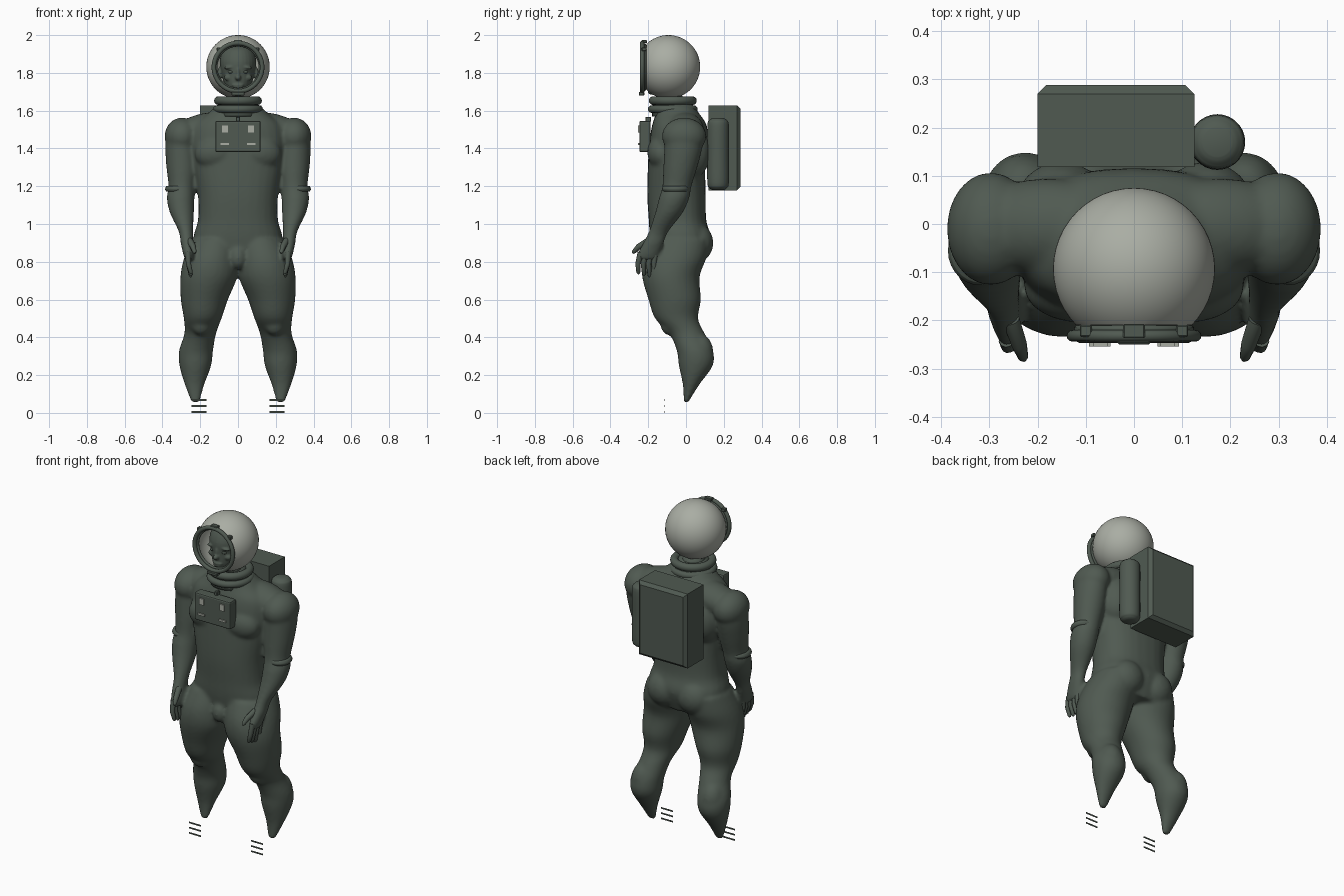
import bpy, bmesh
from math import sin, cos, pi, radians
from mathutils import Matrix, Vector

cube = bpy.data.objects.get("Cube")
if cube:
    bpy.data.objects.remove(cube, do_unlink=True)


def material(name, rgb):
    mat = bpy.data.materials.new(name)
    mat.use_nodes = True
    color = (*rgb, 1)
    mat.diffuse_color = color
    mat.node_tree.nodes["Principled BSDF"].inputs["Base Color"].default_value = color
    return mat


SUIT = material("dark green grey", (.08, .102, .083))
PALE = material("pale grey", (.4, .42, .37))


def finish(name, bm, mat, smooth=True):
    bmesh.ops.recalc_face_normals(bm, faces=bm.faces)
    mesh = bpy.data.meshes.new(name)
    bm.to_mesh(mesh)
    bm.free()
    mesh.materials.append(mat)
    for poly in mesh.polygons:
        poly.use_smooth = smooth
    obj = bpy.data.objects.new(name, mesh)
    bpy.context.collection.objects.link(obj)
    return obj


def spline(a, b, c, d, t):
    # Catmull-Rom blend between b and c
    return tuple(.5 * (2 * q + (r - p) * t + (2 * p - 5 * q + 4 * r - s) * t * t
                       + (3 * q - p - 3 * r + s) * t ** 3)
                 for p, q, r, s in zip(a, b, c, d))


def loft(bm, sections, side=1, steps=4, n=28, power=1.0):
    # Closed tube through elliptical sections: z, centre x, centre y, radius x, radius y
    pts = [sections[0]] + list(sections) + [sections[-1]]
    rows = [spline(*pts[i:i + 4], k / steps)
            for i in range(len(sections) - 1) for k in range(steps)] + [sections[-1]]
    rings = []
    for z, cx, cy, rx, ry in rows:
        ring = []
        for k in range(n):
            c, s = cos(2 * pi * k / n), sin(2 * pi * k / n)
            dx = abs(c) ** power * (1 if c > 0 else -1)
            dy = abs(s) ** power * (1 if s > 0 else -1)
            ring.append(bm.verts.new((side * (cx + rx * dx), cy + ry * dy, z)))
        rings.append(ring)
    for low, high in zip(rings, rings[1:]):
        for k in range(n):
            j = (k + 1) % n
            bm.faces.new((low[k], low[j], high[j], high[k]))
    bm.faces.new(rings[0])
    bm.faces.new(rings[-1])


def blob(bm, centre, radii, tilt=0):
    m = Matrix.Translation(centre) @ Matrix.Rotation(radians(tilt), 4, 'Y') @ Matrix.Diagonal((*radii, 1))
    bmesh.ops.create_uvsphere(bm, u_segments=24, v_segments=16, radius=1, matrix=m)


def pair(bm, centre, radii, tilt=0):
    x, y, z = centre
    blob(bm, (x, y, z), radii, tilt)
    blob(bm, (-x, y, z), radii, -tilt)


def sculpt(obj, voxel, rounds):
    # Fuse overlapping volumes into one soft skin
    remesh = obj.modifiers.new("fuse", 'REMESH')
    remesh.mode = 'VOXEL'
    remesh.voxel_size = voxel
    remesh.use_smooth_shade = True
    soft = obj.modifiers.new("soften", 'SMOOTH')
    soft.factor = .5
    soft.iterations = rounds


def box(name, centre, size, mat, bevel=0, segments=1):
    bm = bmesh.new()
    bmesh.ops.create_cube(bm, size=1, matrix=Matrix.Translation(centre) @ Matrix.Diagonal((*size, 1)))
    obj = finish(name, bm, mat, False)
    if bevel:
        mod = obj.modifiers.new("bevel", 'BEVEL')
        mod.width, mod.segments = bevel, segments
    return obj


def ring(name, centre, major, minor, upright=False):
    bpy.ops.mesh.primitive_torus_add(location=centre, major_radius=major, minor_radius=minor,
                                     major_segments=48, minor_segments=12,
                                     rotation=(pi / 2 if upright else 0, 0, 0))
    obj = bpy.context.object
    obj.name = name
    obj.data.materials.append(SUIT)
    bpy.ops.object.shade_smooth()
    return obj


def tube(name, points, radii):
    curve = bpy.data.curves.new(name, 'CURVE')
    curve.dimensions = '3D'
    curve.bevel_depth, curve.bevel_resolution = 1, 3
    curve.use_fill_caps = True
    line = curve.splines.new('POLY')
    line.points.add(len(points) - 1)
    for p, co, r in zip(line.points, points, radii):
        p.co, p.radius = (*co, 1), r
    line.use_smooth = True
    curve.materials.append(SUIT)
    bpy.context.collection.objects.link(bpy.data.objects.new(name, curve))


# Suited body: torso, legs and arms fused together
TORSO = [(.8, 0, -.04, .19, .13), (.92, 0, -.03, .235, .16), (1.02, 0, -.045, .212, .152),
         (1.15, 0, -.05, .212, .155), (1.3, 0, -.05, .235, .152), (1.42, 0, -.04, .25, .155),
         (1.52, 0, -.035, .235, .145), (1.585, 0, -.045, .16, .115), (1.64, 0, -.06, .1, .09)]
LEG = [(.055, .225, 0, .022, .012), (.15, .23, .027, .052, .044), (.25, .226, .052, .084, .09),
       (.33, .222, .047, .09, .096), (.42, .2, .005, .084, .094), (.5, .187, -.05, .1, .114),
       (.6, .178, -.06, .125, .139), (.72, .154, -.08, .151, .152), (.82, .14, -.06, .146, .168),
       (.92, .12, -.03, .125, .155)]
ARM = [(.81, .26, -.205, .02, .045), (.84, .262, -.2, .028, .058), (.9, .27, -.172, .034, .055),
       (.96, .276, -.145, .038, .052), (1.06, .297, -.09, .064, .073), (1.14, .304, -.062, .073, .08),
       (1.2, .298, -.048, .07, .077), (1.3, .297, -.03, .082, .09), (1.4, .3, -.015, .085, .1),
       (1.5, .3, -.01, .08, .1)]
bm = bmesh.new()
loft(bm, TORSO, power=.85)
for side in (1, -1):
    loft(bm, LEG, side)
    loft(bm, ARM, side)
pair(bm, (.297, -.01, 1.465), (.092, .118, .098))           # shoulders
pair(bm, (.18, -.005, 1.5), (.17, .1, .085), 12)            # upper chest and trapezius
pair(bm, (.11, -.13, 1.38), (.12, .075, .09), 10)           # pectorals
pair(bm, (.1, .06, .9), (.1, .085, .1))                     # buttocks
pair(bm, (.195, -.085, .47), (.055, .05, .06))              # knees
pair(bm, (.23, .07, .32), (.07, .075, .1))                  # calves
pair(bm, (.15, .03, 1.38), (.1, .1, .14))                   # shoulder blades
blob(bm, (0, -.165, .82), (.045, .045, .06))
sculpt(finish("suited_body", bm, SUIT), .01, 8)

# Fingers and thumbs
for side, label in ((1, "left"), (-1, "right")):
    for k in range(4):
        y, tip = -.24 + .026 * k, -.252 + .03 * k
        drop = .735 - .008 * k
        path = [(side * x, yy, z) for x, yy, z in
                ((.265, y, .85), (.262, (y + tip) / 2 - .008, .79), (.25, tip, drop + .01), (.247, tip, drop))]
        tube(f"{label}_finger_{k + 1}", path, (.016, .014, .011, .005))
    thumb = [(side * .255, -.2, .91), (side * .238, -.25, .88), (side * .23, -.276, .853), (side * .228, -.282, .845)]
    tube(f"{label}_thumb", thumb, (.018, .016, .011, .005))

    # Elbow bands
    bm = bmesh.new()
    loft(bm, [(1.172, .318, -.055, .062, .066), (1.185, .32, -.055, .066, .072),
              (1.2, .318, -.055, .062, .066)], side)
    finish(f"{label}_elbow_band", bm, SUIT)

    # Thin sole strips below each shin
    for k in range(3):
        box(f"{label}_sole_strip_{k + 1}", (side * .207, -.115, .005 + .0315 * k), (.08, .002, .009), SUIT)

# Head and face
bm = bmesh.new()
loft(bm, [(1.6, 0, -.07, .07, .07), (1.66, 0, -.075, .06, .065), (1.695, 0, -.11, .045, .08),
          (1.73, 0, -.11, .068, .092), (1.79, 0, -.1, .086, .104), (1.86, 0, -.095, .097, .11),
          (1.92, 0, -.09, .077, .088), (1.948, 0, -.09, .03, .035)])
blob(bm, (0, -.205, 1.775), (.016, .024, .016))             # nose tip
blob(bm, (0, -.2, 1.8), (.01, .014, .035))                  # nose bridge
blob(bm, (0, -.196, 1.735), (.032, .014, .008))             # upper lip
blob(bm, (0, -.194, 1.72), (.028, .014, .008))              # lower lip
blob(bm, (0, -.18, 1.7), (.024, .022, .016))                # chin
pair(bm, (.04, -.185, 1.83), (.034, .018, .01), 8)          # brows
pair(bm, (.05, -.172, 1.775), (.024, .018, .018))           # cheeks
pair(bm, (.097, -.1, 1.795), (.012, .022, .035))            # ears
sculpt(finish("head", bm, SUIT), .005, 3)
for side, label in ((1, "left"), (-1, "right")):
    bm = bmesh.new()
    blob(bm, (side * .038, -.187, 1.805), (.015, .013, .009))
    finish(f"{label}_eye", bm, SUIT)

# Open globe helmet with its front rim
bm = bmesh.new()
bmesh.ops.create_uvsphere(bm, u_segments=48, v_segments=32, radius=.168,
                          matrix=Matrix.Translation((0, -.093, 1.832)))
bmesh.ops.bisect_plane(bm, geom=bm.verts[:] + bm.edges[:] + bm.faces[:], plane_co=(0, -.21, 0),
                       plane_no=(0, -1, 0), clear_outer=True)
finish("helmet_globe", bm, PALE)
ring("visor_rim", (0, -.232, 1.83), .128, .012, True)
ring("visor_inner_rim", (0, -.218, 1.83), .117, .008, True)
box("rim_top_latch", (0, -.222, 1.965), (.045, .03, .016), SUIT, .003)
box("rim_bottom_latch", (0, -.235, 1.69), (.07, .03, .02), SUIT, .004)
for side, label in ((1, "left"), (-1, "right")):
    box(f"{label}_rim_latch", (side * .1, -.222, 1.925), (.025, .025, .02), SUIT, .003)

# Neck collar
ring("collar_upper_ring", (0, -.07, 1.653), .104, .023)
ring("collar_lower_ring", (0, -.07, 1.608), .112, .02)
bm = bmesh.new()
loft(bm, [(1.57, 0, -.07, .115, .11), (1.66, 0, -.07, .105, .105)])
finish("collar_core", bm, SUIT)

# Chest control panel with pale indicator plates
box("chest_panel", (0, -.217, 1.463), (.24, .06, .165), SUIT, .008, 2)
box("chest_panel_tab", (0, -.2, 1.555), (.02, .03, .025), SUIT, .003)
for side, label in ((1, "left"), (-1, "right")):
    box(f"{label}_panel_light", (side * .069, -.25, 1.503), (.03, .008, .038), PALE)
    box(f"{label}_panel_slot", (side * .071, -.25, 1.424), (.045, .008, .011), PALE)

# Backpack with chamfered rear edges
bm = bmesh.new()
size = Matrix.Diagonal((.325, .17, .45, 1))
bmesh.ops.create_cube(bm, size=1, matrix=Matrix.Translation((-.0375, .203, 1.403)) @ size)
rear = [e for e in bm.edges if all(v.co.y > .2 for v in e.verts)]
bmesh.ops.bevel(bm, geom=rear, offset=.018, segments=1, affect='EDGES')
finish("backpack", bm, SUIT, False)

# Side tank
bm = bmesh.new()
loft(bm, [(1.18, .173, .17, .03, .03), (1.19, .173, .17, .046, .046), (1.22, .173, .17, .057, .057),
          (1.37, .173, .17, .057, .057), (1.52, .173, .17, .057, .057), (1.55, .173, .17, .046, .046),
          (1.56, .173, .17, .03, .03)])
finish("side_tank", bm, SUIT)
